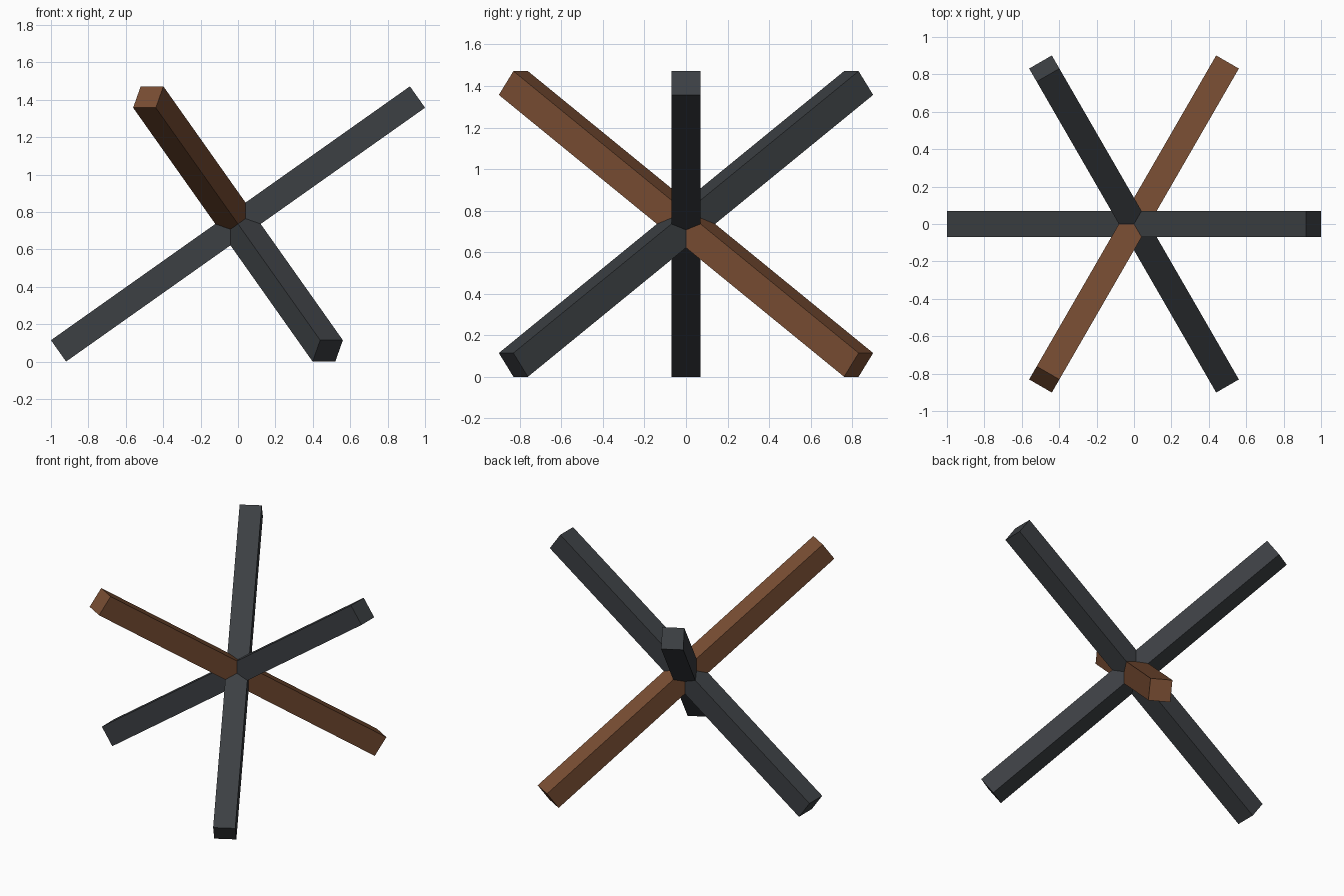
import bpy
from math import radians, atan, sqrt
from mathutils import Matrix

if "Cube" in bpy.data.objects:
    bpy.data.objects.remove(bpy.data.objects["Cube"])

HALF, W = 1.1753, 0.14
TILT = atan(1 / sqrt(2))          # makes the three beams mutually perpendicular
CENTRE_Z = HALF / sqrt(3) + W / 2 * sqrt(2 / 3)


def material(name, rgb):
    m = bpy.data.materials.new(name)
    m.diffuse_color = (*rgb, 1)
    m.use_nodes = True
    m.node_tree.nodes["Principled BSDF"].inputs["Base Color"].default_value = m.diffuse_color
    return m


dark = material("dark_metal", (0.045, 0.05, 0.056))
brown = material("brown_wood", (0.19, 0.075, 0.033))

# Three square beams crossing at their middles, each tilted and turned 120 degrees
for name, turn, mat in (("right_beam", 0, dark),
                        ("back_beam", 120, dark),
                        ("front_beam", 240, brown)):
    bpy.ops.mesh.primitive_cube_add(size=1)
    beam = bpy.context.object
    beam.name = name
    beam.matrix_world = (Matrix.Translation((0, 0, CENTRE_Z))
                         @ Matrix.Rotation(radians(turn), 4, 'Z')
                         @ Matrix.Rotation(-TILT, 4, 'Y')
                         @ Matrix.Diagonal((2 * HALF, W, W, 1)))
    beam.data.materials.append(mat)
